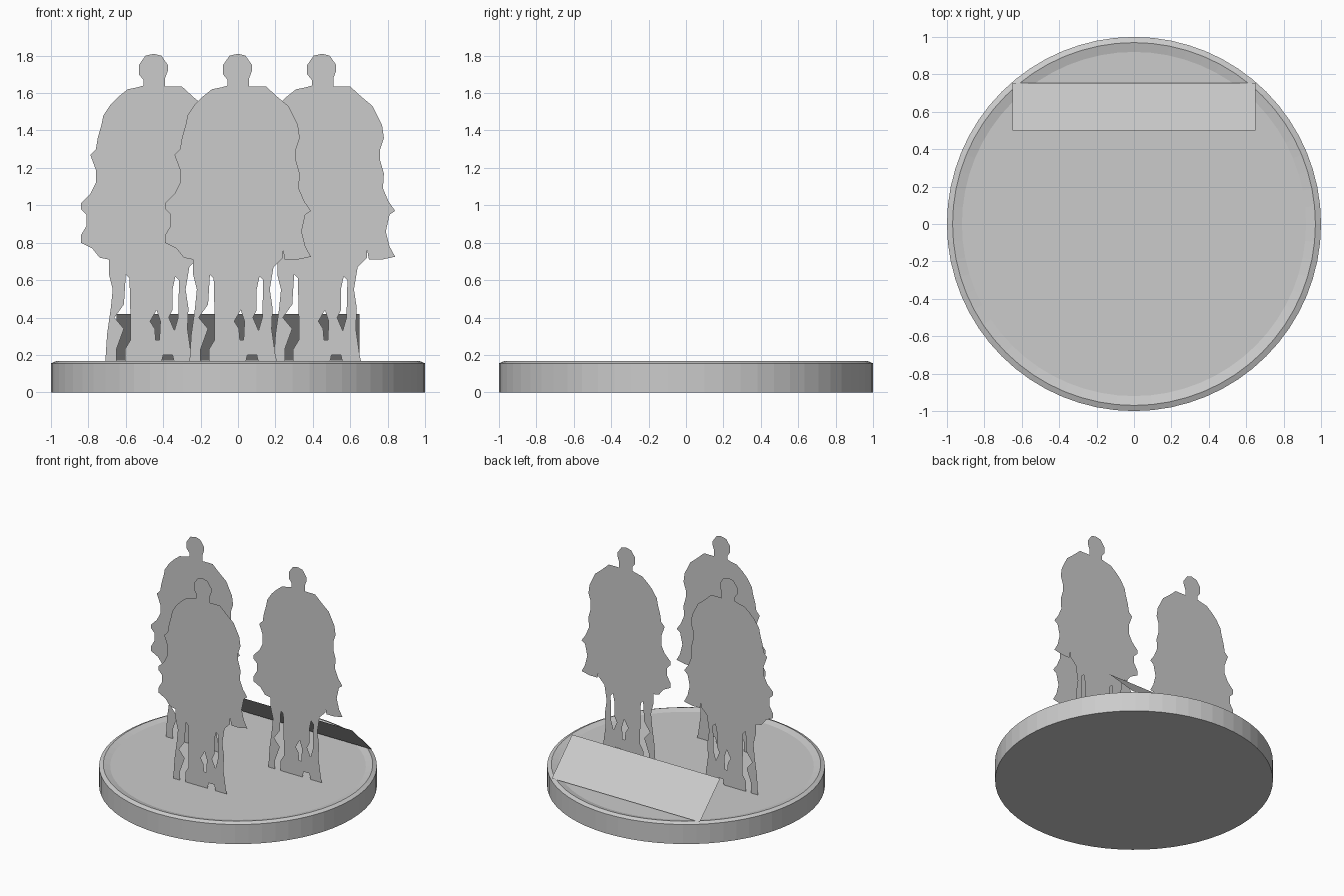
import bpy
import bmesh
import math
from mathutils import Matrix, Vector

FLOOR = 0.155      # height of the recessed top of the base
SEGMENTS = 64

cube = bpy.data.objects.get("Cube")
if cube:
    bpy.data.objects.remove(cube, do_unlink=True)


def make_material(name, colour):
    material = bpy.data.materials.new(name)
    material.use_nodes = True
    material.diffuse_color = colour
    material.node_tree.nodes["Principled BSDF"].inputs["Base Color"].default_value = colour
    return material


def add_object(name, mesh, material):
    obj = bpy.data.objects.new(name, mesh)
    bpy.context.scene.collection.objects.link(obj)
    mesh.materials.clear()
    mesh.materials.append(material)
    return obj


def lathe(name, profile, material):
    """Spin a radius/height profile around the vertical axis."""
    bm = bmesh.new()
    verts = [bm.verts.new((radius, 0, height)) for radius, height in profile]
    edges = [bm.edges.new(pair) for pair in zip(verts, verts[1:])]
    bmesh.ops.spin(bm, geom=verts + edges, cent=(0, 0, 0), axis=(0, 0, 1),
                   angle=math.tau, steps=SEGMENTS, use_duplicate=False)
    bmesh.ops.remove_doubles(bm, verts=bm.verts, dist=0.0001)
    bmesh.ops.recalc_face_normals(bm, faces=bm.faces)
    mesh = bpy.data.meshes.new(name)
    bm.to_mesh(mesh)
    bm.free()
    return add_object(name, mesh, material)


def flat_cutout(name, outlines):
    """Fill an outline, with any holes inside it, as an upright sheet facing the front."""
    curve = bpy.data.curves.new(name + "_outline", "CURVE")
    curve.dimensions = "2D"
    curve.fill_mode = "BOTH"
    for points in outlines:
        spline = curve.splines.new("POLY")
        spline.points.add(len(points) - 1)
        for point, (x, z) in zip(spline.points, points):
            point.co = (x, z, 0, 1)
        spline.use_cyclic_u = True
    helper = bpy.data.objects.new(name + "_helper", curve)
    bpy.context.scene.collection.objects.link(helper)
    bpy.context.view_layer.update()
    evaluated = helper.evaluated_get(bpy.context.evaluated_depsgraph_get())
    mesh = bpy.data.meshes.new_from_object(evaluated)
    mesh.name = name
    mesh.transform(Matrix.Rotation(math.pi / 2, 4, "X"))
    bpy.data.objects.remove(helper, do_unlink=True)
    bpy.data.curves.remove(curve)
    return mesh


grey = make_material("plain grey", (0.6, 0.6, 0.6, 1))

# Round base with a raised, bevelled rim
lathe("round_base", [(0, 0), (1, 0), (1, FLOOR), (.97, .168), (.92, FLOOR), (0, FLOOR)], grey)

# Silhouette, counted from the top of the head down its right side
head_right = [(0, 1.81), (-.045, 1.8), (-.08, 1.75), (-.08, 1.7), (-.055, 1.67), (-.055, 1.64)]
cloak_right = [(-.09, 1.63), (-.14, 1.62), (-.19, 1.58), (-.23, 1.54), (-.27, 1.48), (-.28, 1.43),
               (-.3, 1.36), (-.31, 1.3), (-.34, 1.27), (-.31, 1.19), (-.31, 1.12), (-.34, 1.06),
               (-.39, 1.01), (-.39, .98), (-.36, .95), (-.36, .89), (-.39, .84), (-.39, .8),
               (-.33, .77), (-.29, .72), (-.24, .71)]
legs = [(-.24, .63), (-.22, .55), (-.23, .45), (-.25, .31), (-.26, FLOOR), (-.2, FLOOR),
        (-.2, .23), (-.16, .34), (-.21, .4), (-.16, .47), (-.15, .63), (-.13, .61),
        (-.125, .4), (-.125, .28), (-.155, .23), (-.155, FLOOR), (.04, FLOOR),
        (.05, .2), (.1, .2), (.11, FLOOR), (.21, FLOOR), (.2, .2), (.18, .34),
        (.185, .45), (.17, .55), (.19, .67)]
cloak_left = [(.24, .72), (.24, .765), (.25, .71), (.32, .71), (.39, .725), (.36, .78), (.34, .86),
              (.36, .95), (.39, .97), (.355, 1.02), (.325, 1.09), (.33, 1.17), (.31, 1.24),
              (.31, 1.3), (.33, 1.36), (.32, 1.43), (.27, 1.53), (.21, 1.58), (.15, 1.635)]
head_left = [(.06, 1.635), (.06, 1.68), (.075, 1.72), (.075, 1.75), (.04, 1.8)]
silhouette = head_right + cloak_right + legs + cloak_left + head_left

# Openings between the legs
centre_gap = [(.015, .44), (-.02, .38), (.005, .34), (.01, .28), (.03, .28), (.035, .38)]
side_gap = [(.115, .62), (.1, .55), (.1, .44), (.08, .4), (.11, .33), (.13, .4), (.135, .6)]

# Three matching flat figures in a triangle
figure_mesh = flat_cutout("standing_figure", [silhouette, centre_gap, side_gap])
for name, x, y in (("front_figure", 0, -.44),
                   ("right_figure", -.45, .11),
                   ("left_figure", .45, .11)):
    figure = add_object(name, figure_mesh, grey)
    figure.location = (x, y, 0)

# Sloping plate behind the figures
bm = bmesh.new()
bmesh.ops.create_grid(bm, x_segments=1, y_segments=1, size=1)
for vert in bm.verts:
    upper = vert.co.y < 0
    vert.co = Vector((vert.co.x * .65, .5 if upper else .755, .42 if upper else .17))
plate_mesh = bpy.data.meshes.new("sloping_plate")
bm.to_mesh(plate_mesh)
bm.free()
add_object("sloping_plate", plate_mesh, grey)
